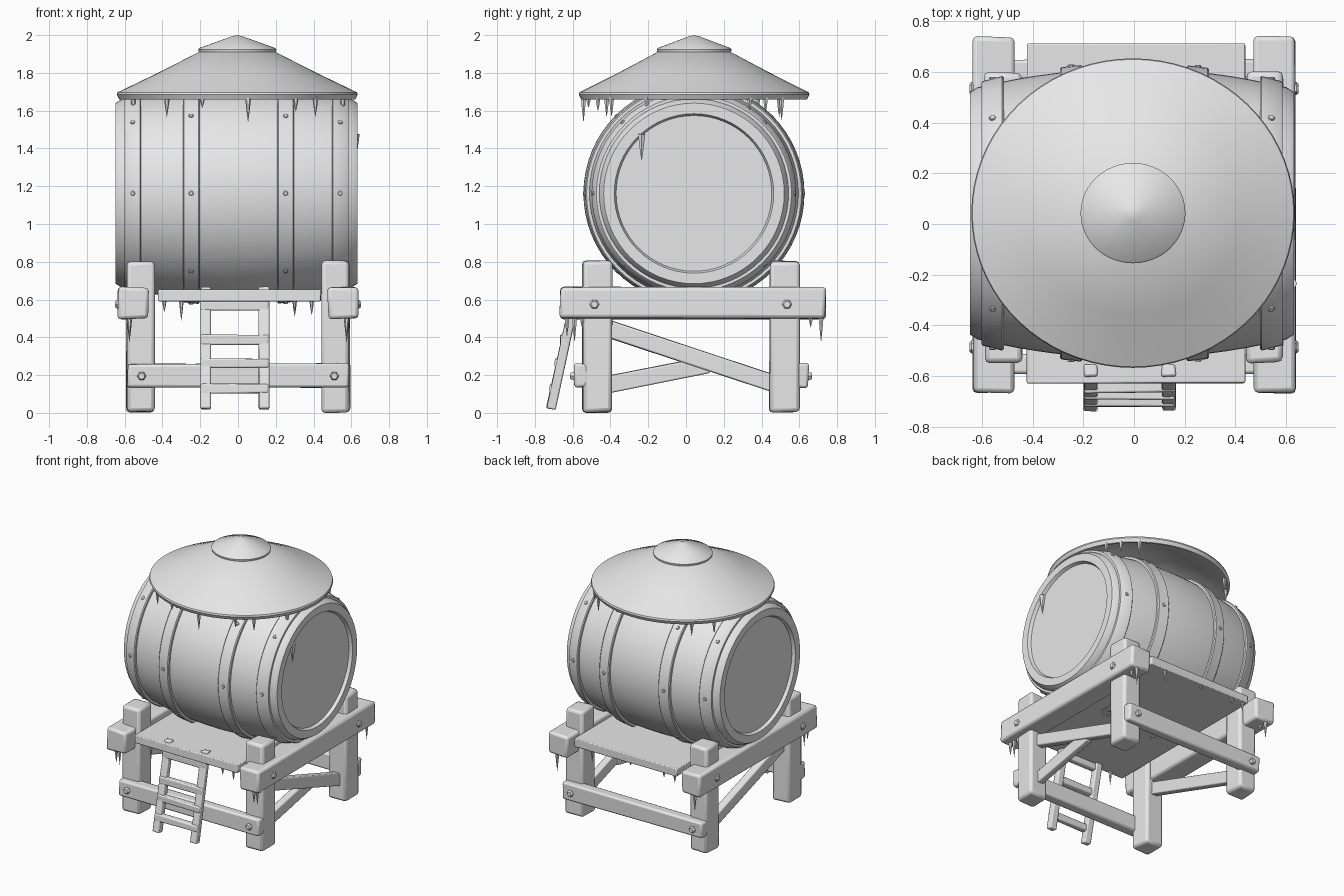
import bpy, bmesh, math, random
from mathutils import Matrix, Vector

if "Cube" in bpy.data.objects:
    bpy.data.objects.remove(bpy.data.objects["Cube"])

random.seed(4)
grey = bpy.data.materials.new("weathered_grey")
grey.diffuse_color = (0.8, 0.8, 0.8, 1)
grey.use_nodes = True
grey.node_tree.nodes["Principled BSDF"].inputs["Base Color"].default_value = grey.diffuse_color


def finish(name, bm, bevel=0.0):
    bmesh.ops.recalc_face_normals(bm, faces=bm.faces[:])
    me = bpy.data.meshes.new(name)
    bm.to_mesh(me)
    bm.free()
    me.materials.append(grey)
    me.polygons.foreach_set("use_smooth", [True] * len(me.polygons))
    me.set_sharp_from_angle(angle=math.radians(32))
    ob = bpy.data.objects.new(name, me)
    bpy.context.collection.objects.link(ob)
    if bevel:
        mod = ob.modifiers.new("worn_edges", 'BEVEL')
        mod.width = bevel
        mod.segments = 2
        mod.limit_method = 'ANGLE'
    return ob


def timber(name, centre, size, tilt=0.0, bevel=0.015, rough=0.005):
    """Roughly hewn box, tilted about x."""
    bm = bmesh.new()
    bmesh.ops.create_cube(bm, size=1)
    bmesh.ops.scale(bm, vec=size, verts=bm.verts)
    for v in bm.verts:
        v.co += Vector([random.uniform(-rough, rough) for _ in range(3)])
    bm.transform(Matrix.Translation(centre) @ Matrix.Rotation(tilt, 4, 'X'))
    return finish(name, bm, bevel)


def brace(name, x, a, b, width, height):
    """Timber between two (y, z) points."""
    dy, dz = b[0] - a[0], b[1] - a[1]
    return timber(name, (x, (a[0] + b[0]) / 2, (a[1] + b[1]) / 2),
                  (width, math.hypot(dy, dz), height), math.atan2(dz, dy), 0.008, 0.003)


def lathe(name, profile, matrix, segments=64, closed=False):
    """Revolve (radius, height) points around z, then place."""
    bm = bmesh.new()
    rings = []
    for r, h in profile:
        if r < 1e-5:
            rings.append([bm.verts.new((0, 0, h))])
        else:
            rings.append([bm.verts.new((r * math.cos(2 * math.pi * i / segments),
                                        r * math.sin(2 * math.pi * i / segments), h))
                          for i in range(segments)])
    pairs = list(zip(rings, rings[1:]))
    if closed:
        pairs.append((rings[-1], rings[0]))
    for a, b in pairs:
        for i in range(segments):
            j = (i + 1) % segments
            quad = [a[i % len(a)], a[j % len(a)], b[j % len(b)], b[i % len(b)]]
            bm.faces.new(list(dict.fromkeys(quad)))
    bm.transform(matrix)
    return finish(name, bm)


def knob(name, position, direction, radius, depth, sides=6):
    turn = Vector(direction).to_track_quat('Z', 'Y').to_matrix().to_4x4()
    lathe(name, [(0, -depth), (radius, -depth), (radius, depth * 0.5),
                 (radius * 0.7, depth), (0, depth)], Matrix.Translation(position) @ turn, sides)


def icicle(position, length, radius=0.017):
    lathe("icicle", [(0, 0.02), (radius, 0.015), (radius * 0.55, -length * 0.45), (0, -length)],
          Matrix.Translation(position), 6)


# Barrel lying along x, with shallow recessed ends
CY, CZ = 0.042, 1.162
lying = Matrix.Translation((-0.008, CY, CZ)) @ Matrix.Rotation(math.pi / 2, 4, 'Y')


def stave_radius(x):
    return 0.572 - 0.2 * x * x


body = [(stave_radius(x), x) for x in [-0.61 + 1.22 * i / 16 for i in range(17)]]
right_end = [(0.478, 0.64), (0.422, 0.64), (0.412, 0.617), (0, 0.617)]
left_end = [(r, -x) for r, x in reversed(right_end)]
lathe("barrel", left_end + body + right_end, lying)

# Hoops and a few rivets
for x in (-0.55, -0.24, 0.26, 0.55):
    a, b = x - 0.044, x + 0.044
    ra, rb = stave_radius(a), stave_radius(b)
    lathe("barrel_hoop", [(ra - 0.01, a), (ra + 0.015, a), (ra + 0.021, a + 0.006),
                          (rb + 0.021, b - 0.006), (rb + 0.015, b), (rb - 0.01, b)],
          lying, closed=True)
    for i in range(8):
        t = 2 * math.pi * i / 8
        n = Vector((0, math.cos(t), math.sin(t)))
        knob("hoop_rivet", Vector((x - 0.008, CY, CZ)) + n * (stave_radius(x) + 0.02), n, 0.014, 0.007)

# Conical roof and its small cap
place = Matrix.Translation((-0.004, 0.043, 0)) @ Matrix.Diagonal((1, 0.957, 1, 1))
lathe("roof", [(0, 1.92), (0.2, 1.912), (0.42, 1.80), (0.634, 1.697), (0.638, 1.685), (0.625, 1.66),
               (0.60, 1.665), (0.4, 1.765), (0.2, 1.865), (0, 1.89)], place, 72)
lathe("roof_cap", [(0, 2.0), (0.03, 1.993), (0.2, 1.932), (0.207, 1.924), (0.203, 1.906), (0, 1.9)], place, 48)

# Icicles round the eave: (degrees, length)
for deg, length in ((232, .10), (275, .13), (300, .07), (312, .10), (252, .05),
                    (205, .09), (335, .09), (30, .08), (40, .08), (52, .12),
                    (145, .09), (130, .10)):
    t = math.radians(deg)
    icicle((0.612 * math.cos(t), 0.043 + 0.588 * math.sin(t), 1.665), length)

# Icicle hanging from the barrel rim
icicle((0.622, -0.235, 1.46), 0.13, 0.022)

# Deck boarding
timber("deck", (0.008, 0.042, 0.622), (0.86, 1.34, 0.062), bevel=0.006, rough=0.002)

for s in (-1, 1):
    # Corner posts
    for y in (-0.47, 0.52):
        timber("corner_post", (s * 0.517, y, 0.404), (0.147, 0.157, 0.80), bevel=0.02)
        knob("beam_bolt", (s * 0.632, y + 0.015 * (1 if y > 0 else -1), 0.575), (s, 0, 0), 0.026, 0.018)
    # Long side beams
    timber("side_beam", (s * 0.555, 0.035, 0.582), (0.16, 1.405, 0.165), bevel=0.018)
    # Diagonal side braces
    brace("long_brace", s * 0.515, (-0.44, 0.455), (0.50, 0.145), 0.055, 0.09)
    if s > 0:
        brace("short_brace", 0.505, (-0.44, 0.145), (0.12, 0.255), 0.05, 0.09)
    # Icicles under the beams
    for y, length in ((-0.63, .11), (-0.59, .14), (-0.55, .06), (0.53, .10), (0.66, .06), (0.715, .14)):
        icicle((s * 0.575, y, 0.51), length)

# Low rails across the front and back, with bolts
for y, d in ((-0.555, -1), (0.61, 1)):
    timber("cross_rail", (0, y, 0.198), (1.17, 0.075, 0.125), bevel=0.014)
    for x in (-0.51, 0.51):
        knob("rail_bolt", (x, y + d * 0.04, 0.195), (0, d, 0), 0.024, 0.018)

# Icicles along the deck edges
for x, length in ((-0.3, .11), (0.02, .04), (0.3, .06), (0.39, .08)):
    icicle((x, -0.61, 0.595), length, 0.014)
    icicle((-x, 0.69, 0.595), length * 0.8, 0.014)

# Leaning ladder
foot, head = (-0.715, 0.02), (-0.575, 0.665)
for x in (-0.172, 0.137):
    brace("ladder_rail", x, foot, head, 0.054, 0.05)
for z in (0.128, 0.262, 0.387, 0.565):
    y = foot[0] + (head[0] - foot[0]) * (z - foot[1]) / (head[1] - foot[1])
    timber("ladder_rung", (-0.018, y - 0.008, z), (0.36, 0.045, 0.05), bevel=0.008, rough=0.003)
